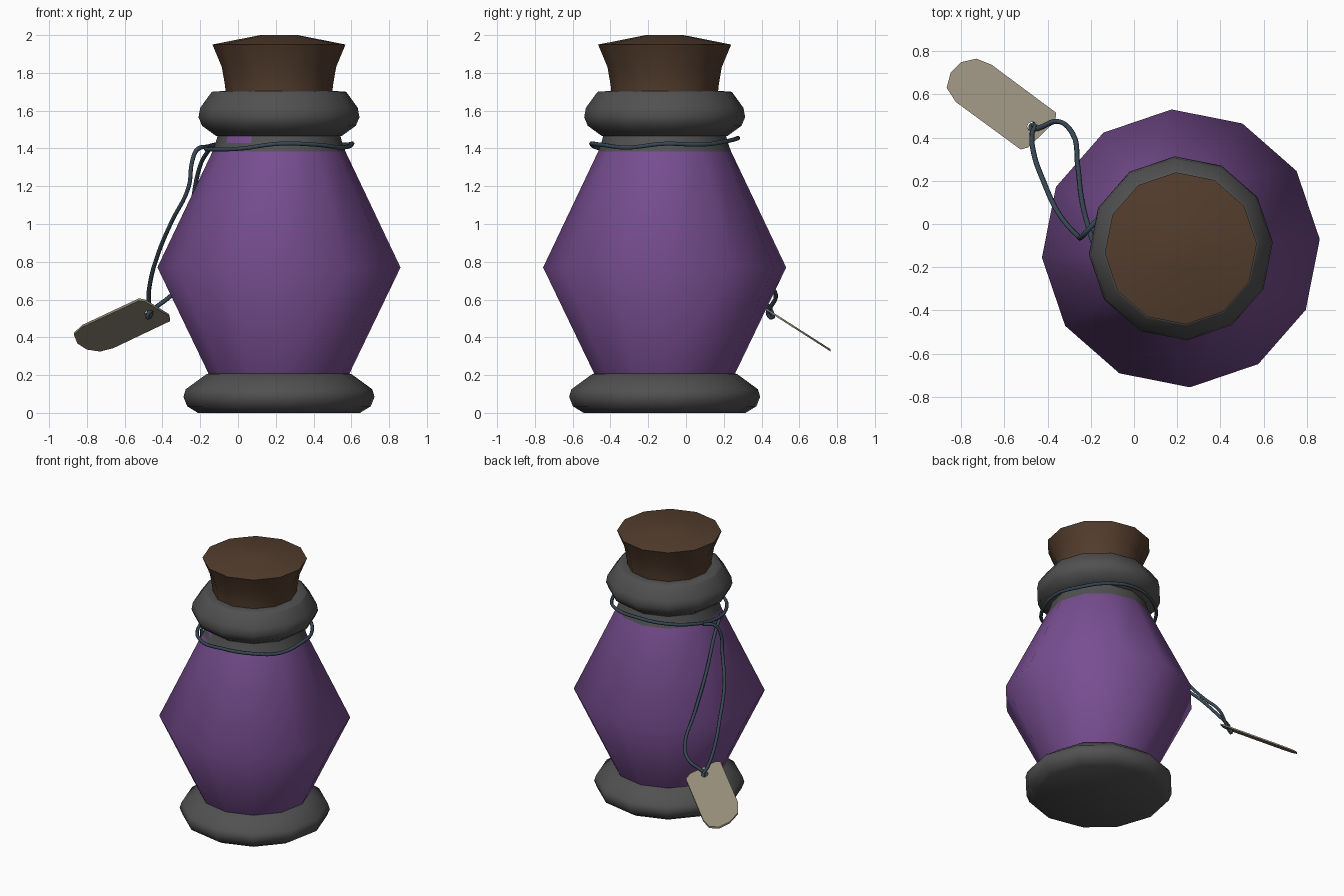
import bpy, bmesh, math

if "Cube" in bpy.data.objects:
    bpy.data.objects.remove(bpy.data.objects["Cube"])

CX, CY, SIDES, TURN = 0.217, -0.113, 12, math.radians(3.8)


def material(name, rgb):
    m = bpy.data.materials.new(name)
    m.diffuse_color = (*rgb, 1)
    m.use_nodes = True
    m.node_tree.nodes["Principled BSDF"].inputs["Base Color"].default_value = m.diffuse_color
    return m


PURPLE = material("purple_glass", (0.185, 0.075, 0.28))
GREY = material("dark_grey", (0.082, 0.082, 0.082))
CORK = material("brown_cork", (0.085, 0.046, 0.026))
PAPER = material("beige_paper", (0.30, 0.265, 0.195))
STRING = material("blue_grey_string", (0.04, 0.065, 0.09))


def smooth(ob, angle):
    bpy.ops.object.select_all(action='DESELECT')
    ob.select_set(True)
    bpy.context.view_layer.objects.active = ob
    bpy.ops.object.shade_smooth_by_angle(angle=math.radians(angle))


def lathe(name, profile, mats, angle, rule=None):
    """Twelve-sided turned part from (radius, height) pairs, closed at both ends."""
    bm = bmesh.new()
    rings = []
    for r, z in profile:
        rings.append([bm.verts.new((CX + r * math.cos(TURN + 2 * math.pi * i / SIDES),
                                    CY + r * math.sin(TURN + 2 * math.pi * i / SIDES), z))
                      for i in range(SIDES)])
    for lo, hi in zip(rings, rings[1:]):
        for i in range(SIDES):
            j = (i + 1) % SIDES
            f = bm.faces.new((lo[i], lo[j], hi[j], hi[i]))
            if rule:
                f.material_index = rule(i, f.calc_center_median().z)
    bm.faces.new(rings[0][::-1])
    bm.faces.new(rings[-1])
    me = bpy.data.meshes.new(name)
    bm.to_mesh(me)
    bm.free()
    ob = bpy.data.objects.new(name, me)
    bpy.context.collection.objects.link(ob)
    for m in mats:
        me.materials.append(m)
    smooth(ob, angle)
    return ob


def cord(name, points, cyclic=False, radius=0.012):
    """Round string through the given points."""
    cu = bpy.data.curves.new(name, 'CURVE')
    cu.dimensions = '3D'
    cu.bevel_depth, cu.bevel_resolution, cu.resolution_u = radius, 1, 5
    cu.use_fill_caps = True
    sp = cu.splines.new('BEZIER')
    sp.bezier_points.add(len(points) - 1)
    for bp, p in zip(sp.bezier_points, points):
        bp.co = p
        bp.handle_left_type = bp.handle_right_type = 'AUTO'
    sp.use_cyclic_u = cyclic
    cu.materials.append(STRING)
    ob = bpy.data.objects.new(name, cu)
    bpy.context.collection.objects.link(ob)


# Bottle: foot, glass with grey neck band (one purple chip at front left), lip, cork
lathe("base_ring", [(0.43, 0), (0.487, 0.035), (0.507, 0.085), (0.495, 0.125),
                    (0.385, 0.205), (0.36, 0.212)], [GREY], 55)
lathe("bottle_body", [(0.365, 0.19), (0.645, 0.77), (0.352, 1.385), (0.336, 1.43),
                      (0.322, 1.48)], [PURPLE, GREY], 60,
      lambda i, z: 1 if z > 1.39 and not (i == 7 and z > 1.43) else 0)
lathe("neck_lip", [(0.31, 1.465), (0.335, 1.467), (0.408, 1.52), (0.427, 1.565),
                   (0.418, 1.615), (0.36, 1.695), (0.355, 1.70), (0.285, 1.705),
                   (0.27, 1.70)], [GREY], 55)
lathe("cork", [(0.282, 1.68), (0.286, 1.73), (0.303, 1.83), (0.353, 1.95), (0.10, 2.0)],
      [CORK], 40)

# String round the neck
heights = [1.425, 1.42, 1.44, 1.455, 1.44, 1.42, 1.40, 1.395, 1.40, 1.425, 1.42, 1.405]
cord("neck_string", [(CX + 0.388 * math.cos(k * math.pi / 6),
                      CY + 0.388 * math.sin(k * math.pi / 6), z)
                     for k, z in enumerate(heights)], True)

# Two hanging strands that cross near the neck and meet at the tag hole
cord("hanging_string", [
    (-0.15, -0.20, 1.40), (-0.20, -0.05, 1.31), (-0.24, 0.10, 1.11), (-0.262, 0.28, 0.86),
    (-0.285, 0.42, 0.70), (-0.35, 0.475, 0.625), (-0.44, 0.445, 0.555), (-0.475, 0.435, 0.525),
    (-0.475, 0.455, 0.505), (-0.46, 0.455, 0.53),
    (-0.472, 0.42, 0.58), (-0.465, 0.33, 0.69), (-0.42, 0.20, 0.85), (-0.35, 0.05, 1.015),
    (-0.26, -0.055, 1.20), (-0.243, -0.06, 1.33), (-0.215, -0.03, 1.395), (-0.16, 0.03, 1.41)])

# Paper tag: flat outline with a hole, sheared onto its sloping plane
outline = [(-0.36, 0.515), (-0.365, 0.475), (-0.49, 0.355), (-0.525, 0.345), (-0.825, 0.565),
           (-0.868, 0.63), (-0.85, 0.70), (-0.80, 0.75), (-0.73, 0.766), (-0.66, 0.738)]
hole = [(-0.47 + 0.025 * math.cos(a * math.pi / 4), 0.452 + 0.022 * math.sin(a * math.pi / 4))
        for a in range(8)]
cu = bpy.data.curves.new("tag", 'CURVE')
cu.dimensions, cu.fill_mode, cu.extrude = '2D', 'BOTH', 0.006
for loop in (outline, hole):
    sp = cu.splines.new('POLY')
    sp.points.add(len(loop) - 1)
    for p, (x, y) in zip(sp.points, loop):
        p.co = (x, y, 0, 1)
    sp.use_cyclic_u = True
flat = bpy.data.objects.new("tag_outline", cu)
bpy.context.collection.objects.link(flat)
bpy.context.view_layer.update()
me = bpy.data.meshes.new_from_object(flat.evaluated_get(bpy.context.evaluated_depsgraph_get()))
bpy.data.objects.remove(flat)
for v in me.vertices:
    v.co.z += 0.597 - 0.64 * (v.co.y - 0.35)
me.materials.clear()
me.materials.append(PAPER)
tag = bpy.data.objects.new("tag", me)
bpy.context.collection.objects.link(tag)
